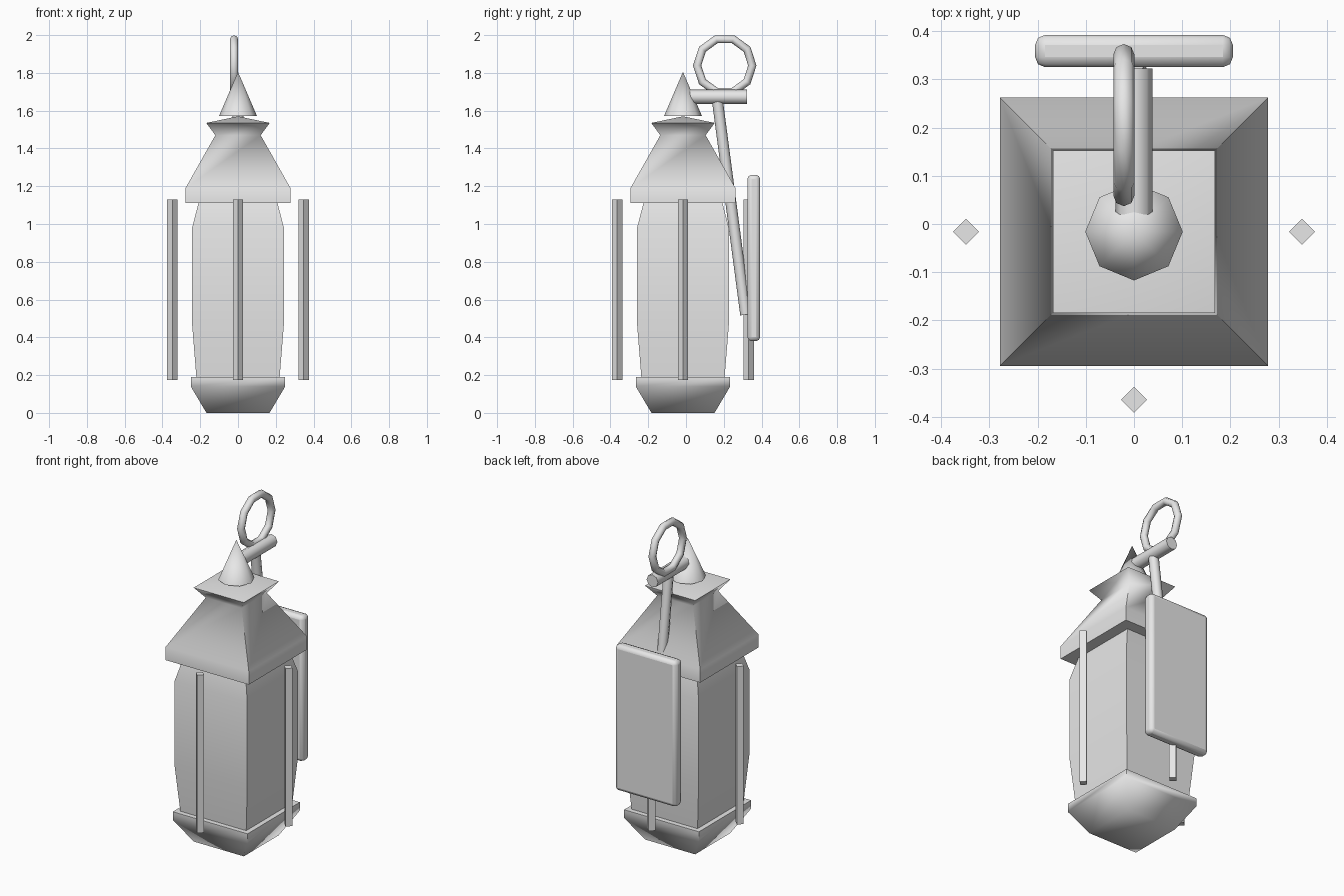
import bpy
import bmesh
import math
from mathutils import Vector

cube = bpy.data.objects.get("Cube")
if cube:
    bpy.data.objects.remove(cube, do_unlink=True)

CY = -0.016  # the lantern body sits slightly forward of the origin

grey = bpy.data.materials.new("light_grey")
grey.use_nodes = True
grey.diffuse_color = (0.8, 0.8, 0.8, 1)
grey.node_tree.nodes["Principled BSDF"].inputs["Base Color"].default_value = (0.8, 0.8, 0.8, 1)


def finish(obj, name, angle=None):
    obj.name = obj.data.name = name
    obj.data.materials.clear()
    obj.data.materials.append(grey)
    bpy.ops.object.select_all(action="DESELECT")
    obj.select_set(True)
    bpy.context.view_layer.objects.active = obj
    if angle:
        bpy.ops.object.shade_smooth_by_angle(angle=math.radians(angle))
    return obj


def square_tower(name, profile, angle):
    """Stack square rings given as (half width, height); zero width makes a tip."""
    bm = bmesh.new()
    rings = []
    for half, z in profile:
        if half == 0:
            rings.append([bm.verts.new((0, CY, z))])
        else:
            rings.append([bm.verts.new((sx * half, CY + sy * half, z))
                          for sx, sy in ((-1, -1), (1, -1), (1, 1), (-1, 1))])
    for low, high in zip(rings, rings[1:]):
        for i in range(4):
            j = (i + 1) % 4
            top = [high[0]] if len(high) == 1 else [high[j], high[i]]
            bm.faces.new([low[i], low[j]] + top)
    bm.faces.new(rings[0][::-1])
    if len(rings[-1]) == 4:
        bm.faces.new(rings[-1])
    bmesh.ops.recalc_face_normals(bm, faces=bm.faces)
    mesh = bpy.data.meshes.new(name)
    bm.to_mesh(mesh)
    bm.free()
    obj = bpy.data.objects.new(name, mesh)
    bpy.context.collection.objects.link(obj)
    return finish(obj, name, angle)


def rod(name, start, end, radius, sides, angle=None):
    """Straight bar between two points."""
    a, b = Vector(start), Vector(end)
    bpy.ops.mesh.primitive_cylinder_add(vertices=sides, radius=radius,
                                        depth=(b - a).length, location=(a + b) / 2)
    obj = bpy.context.object
    obj.rotation_euler = (b - a).to_track_quat("Z", "Y").to_euler()
    return finish(obj, name, angle)


# Lantern body, from the foot upwards
square_tower("base", [(0.167, 0), (0.25, 0.14), (0.25, 0.19)], 80)
square_tower("lantern_body", [(0.22, 0.185), (0.243, 0.47), (0.243, 0.98), (0.208, 1.115)], 40)
square_tower("roof", [(0.278, 1.11), (0.278, 1.19), (0.12, 1.47), (0.168, 1.535), (0, 1.57)], 70)

# Pointed finial
bpy.ops.mesh.primitive_cone_add(vertices=8, radius1=0.101, radius2=0, depth=0.235,
                                location=(0, CY, 1.688))
finish(bpy.context.object, "finial", 60)

# Four diamond-section guard bars, one in front of each side
for side, dx, dy in (("front", 0, -1), ("back", 0, 1), ("left", 1, 0), ("right", -1, 0)):
    x, y = dx * 0.348, CY + dy * 0.348
    rod(side + "_guard_bar", (x, y, 0.175), (x, y, 1.13), 0.027, 4)

# Hanging arm and its brace
rod("hanging_arm", (0, 0.02, 1.673), (0, 0.322, 1.673), 0.038, 8, 60)
rod("arm_brace", (0, 0.167, 1.648), (0, 0.316, 0.52), 0.029, 8, 60)

# Carrying ring
bpy.ops.mesh.primitive_torus_add(major_segments=10, minor_segments=8,
                                 major_radius=0.146, minor_radius=0.022,
                                 location=(-0.021, 0.205, 1.839),
                                 rotation=(math.pi / 2, 0, math.pi / 2))
finish(bpy.context.object, "carrying_ring", 60)

# Rounded mounting plate at the back
bpy.ops.mesh.primitive_cube_add(size=1, location=(0, 0.3585, 0.82))
plate = bpy.context.object
plate.scale = (0.41, 0.067, 0.88)
bpy.ops.object.transform_apply(location=False, rotation=False, scale=True)
bevel = plate.modifiers.new("rounded_edges", "BEVEL")
bevel.width = 0.021
bevel.segments = 2
finish(plate, "mounting_plate", 60)
